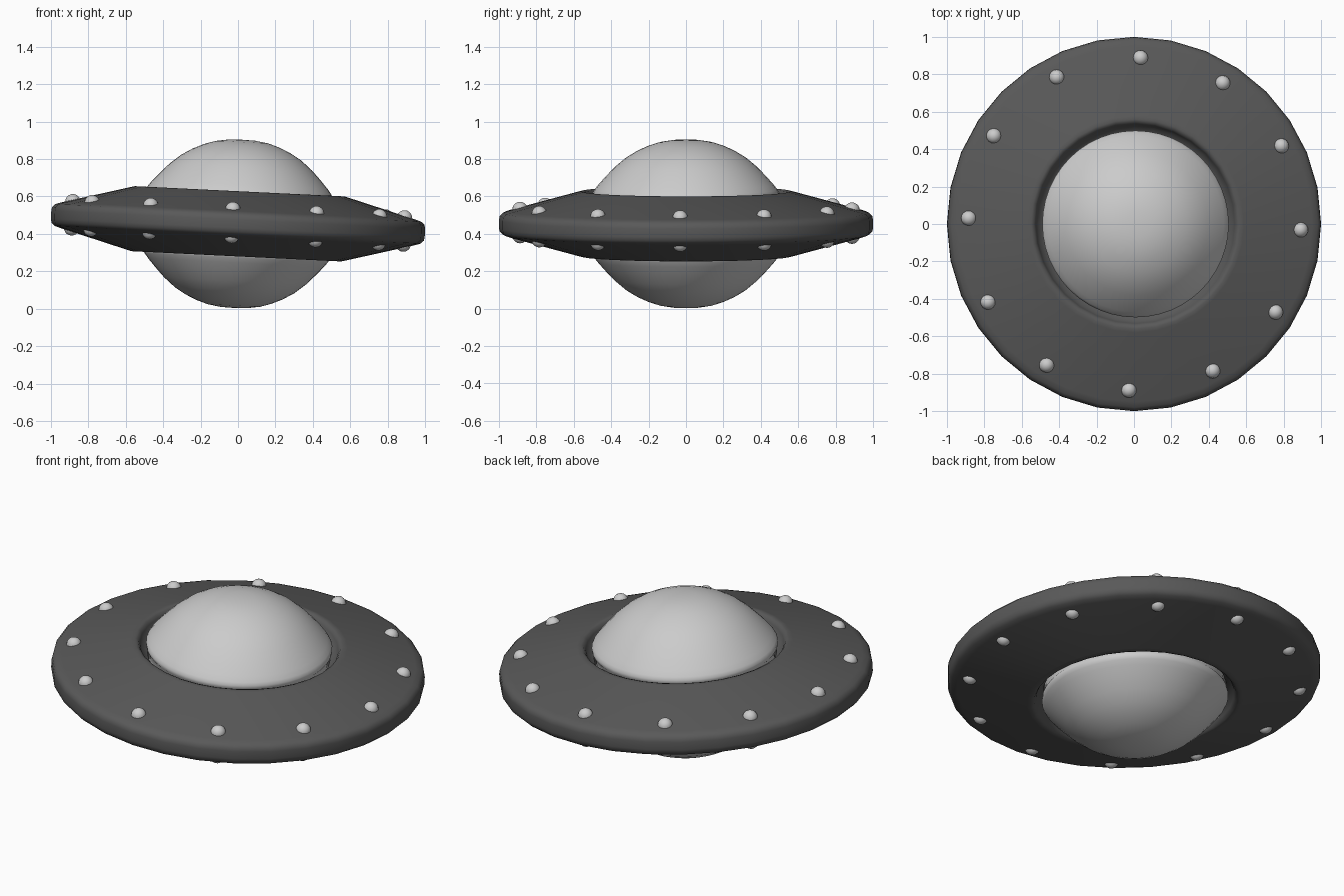
import bpy, bmesh, math
from mathutils import Matrix

if "Cube" in bpy.data.objects:
    bpy.data.objects.remove(bpy.data.objects["Cube"])

SEGS = 32
# whole craft leans slightly towards +x
TILT = Matrix.Translation((0, 0, 0.4535)) @ Matrix.Rotation(math.radians(2.8), 4, 'Y')


def finish(bm, name, mat=None, angle=50):
    bmesh.ops.recalc_face_normals(bm, faces=bm.faces)
    bm.transform(TILT)
    me = bpy.data.meshes.new(name)
    bm.to_mesh(me)
    bm.free()
    ob = bpy.data.objects.new(name, me)
    bpy.context.collection.objects.link(ob)
    if mat:
        me.materials.append(mat)
    bpy.ops.object.select_all(action='DESELECT')
    ob.select_set(True)
    bpy.context.view_layer.objects.active = ob
    bpy.ops.object.shade_smooth_by_angle(angle=math.radians(angle))
    return ob


def lathe(profile, name, mat=None, closed=False, segs=SEGS):
    bm = bmesh.new()
    vs = [bm.verts.new((r, 0, z)) for r, z in profile]
    es = [bm.edges.new(p) for p in zip(vs, vs[1:])]
    if closed:
        es.append(bm.edges.new((vs[-1], vs[0])))
    bmesh.ops.spin(bm, geom=vs + es, axis=(0, 0, 1), cent=(0, 0, 0),
                   angle=math.tau, steps=segs, use_duplicate=False)
    bmesh.ops.remove_doubles(bm, verts=bm.verts, dist=1e-4)
    return finish(bm, name, mat)


def mirrored(half):
    return half + [(r, -z) for r, z in reversed(half)]


dark = bpy.data.materials.new("dark_hull")
dark.diffuse_color = (0.1, 0.1, 0.1, 1)
dark.use_nodes = True
dark.node_tree.nodes["Principled BSDF"].inputs["Base Color"].default_value = dark.diffuse_color

# saucer ring: groove lip, sloping deck, rounded rim
lathe(mirrored([(0.49, 0.10), (0.52, 0.115), (0.532, 0.15), (0.543, 0.168),
                (0.56, 0.174), (0.58, 0.169), (0.95, 0.068), (0.98, 0.058),
                (0.996, 0.042), (1.0, 0.022)]),
      "saucer_ring", dark, closed=True)

# domed cabin above and belly below, joined through the ring
lathe(mirrored([(0, 0.45), (0.07, 0.448), (0.14, 0.437), (0.20, 0.418),
                (0.26, 0.391), (0.32, 0.355), (0.38, 0.305), (0.43, 0.253),
                (0.47, 0.208), (0.49, 0.182), (0.499, 0.166),
                (0.498, 0.148), (0.485, 0.13), (0.48, 0.09)]),
      "dome_body", segs=48)

# round lamps around the deck, above and below
for name, h in (("upper_lamps", 0.075), ("lower_lamps", -0.065)):
    bm = bmesh.new()
    for i in range(12):
        a = math.radians(30 * i - 2)
        pos = Matrix.Translation((0.888 * math.cos(a), 0.888 * math.sin(a), h))
        bmesh.ops.create_uvsphere(bm, u_segments=16, v_segments=10, radius=0.041, matrix=pos)
    finish(bm, name)
